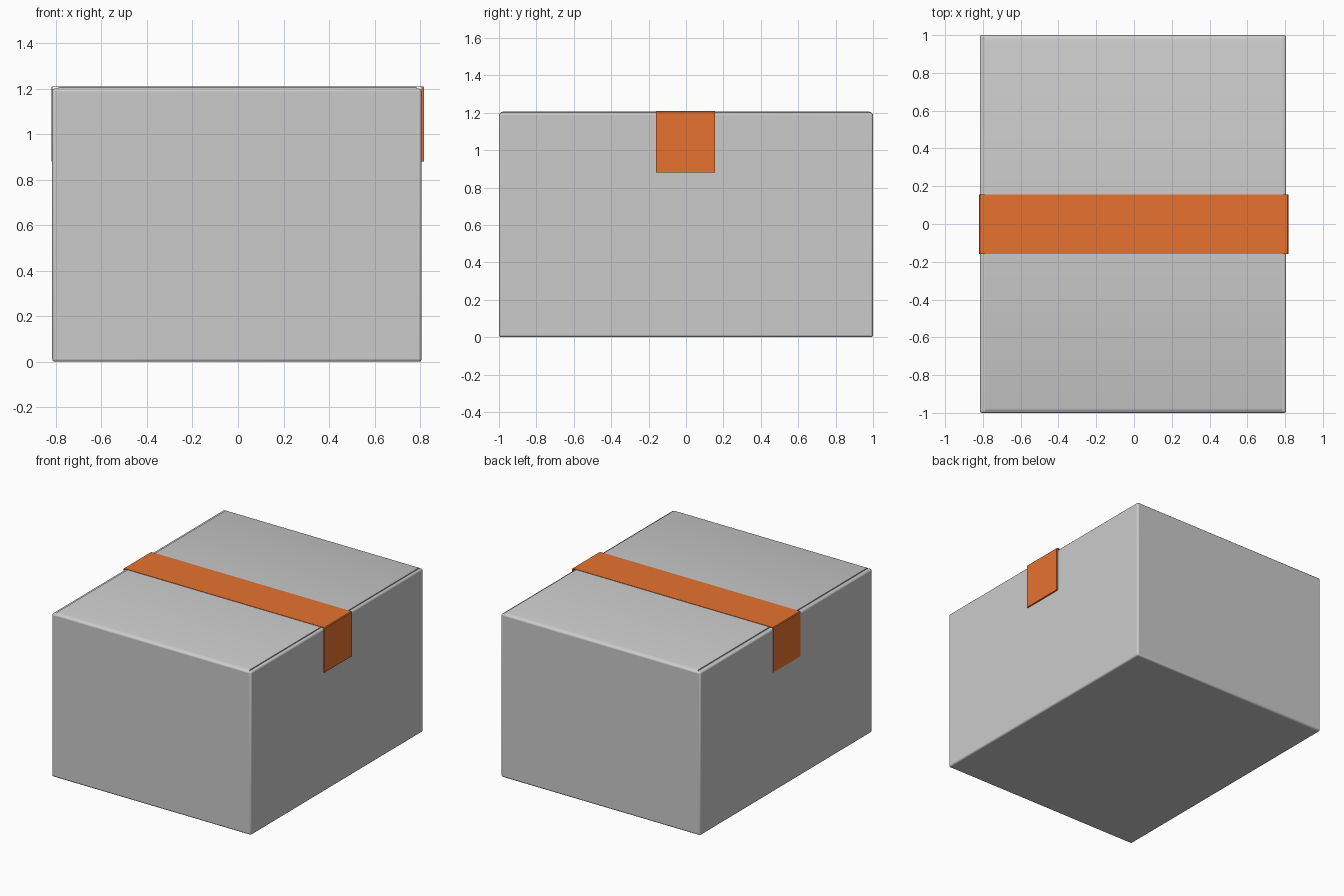
import bpy, bmesh

if "Cube" in bpy.data.objects:
    bpy.data.objects.remove(bpy.data.objects["Cube"])

X0, X1 = -0.816, 0.806      # outer faces of the side walls
Y, WALL, TOP = 1.0, 1.2, 1.207


def finish(name, bm, bevel=0.0, segments=3, mat=None):
    bmesh.ops.recalc_face_normals(bm, faces=bm.faces)
    mesh = bpy.data.meshes.new(name)
    bm.to_mesh(mesh)
    bm.free()
    obj = bpy.data.objects.new(name, mesh)
    bpy.context.collection.objects.link(obj)
    if bevel:
        mod = obj.modifiers.new("soft_edges", "BEVEL")
        mod.width, mod.segments = bevel, segments
    if mat:
        mesh.materials.append(mat)
    bpy.ops.object.select_all(action="DESELECT")
    obj.select_set(True)
    bpy.context.view_layer.objects.active = obj
    bpy.ops.object.shade_smooth_by_angle()
    return obj


def box(name, lo, hi, bevel):
    bm = bmesh.new()
    bmesh.ops.create_cube(bm, size=1)
    for v in bm.verts:
        v.co = [l if c < 0 else h for c, l, h in zip(v.co, lo, hi)]
    return finish(name, bm, bevel)


def extrude_profile(name, pts, axis, a, b, mat=None):
    """Extrude a closed profile along x or y between a and b."""
    bm = bmesh.new()
    place = (lambda p, t: (t, p[0], p[1])) if axis == "x" else (lambda p, t: (p[0], t, p[1]))
    face = bm.faces.new([bm.verts.new(place(p, a)) for p in pts])
    geom = bmesh.ops.extrude_face_region(bm, geom=[face])["geom"]
    for v in geom:
        if isinstance(v, bmesh.types.BMVert):
            v.co[0 if axis == "x" else 1] = b
    return finish(name, bm, mat=mat)


# carton body
box("carton_body", (X0, -Y, 0), (X1, Y, WALL), 0.012)

# two top flaps meeting under the tape, rounded at their fold
for side, name in ((-1, "front_flap"), (1, "back_flap")):
    pts = [(0.002, 1.185), (Y - 0.001, 1.185), (Y - 0.004, 1.196),
           (Y - 0.012, 1.203), (Y - 0.025, TOP), (0.002, TOP)]
    extrude_profile(name, [(side * y, z) for y, z in pts], "x", -0.788, 0.785)

# tape strip folded down over both side walls
orange = bpy.data.materials.new("tape_orange")
orange.diffuse_color = (0.8, 0.17, 0.03, 1)
orange.use_nodes = True
orange.node_tree.nodes["Principled BSDF"].inputs["Base Color"].default_value = orange.diffuse_color
L, R, Z, LOW = -0.82, 0.817, 1.21, 0.88
tape = [(L, LOW), (L, Z - 0.005), (L + 0.005, Z), (R - 0.005, Z), (R, Z - 0.005), (R, LOW),
        (X1 - 0.001, LOW), (X1 - 0.001, TOP - 0.001), (X0 + 0.001, TOP - 0.001), (X0 + 0.001, LOW)]
extrude_profile("packing_tape", tape, "y", -0.16, 0.156, orange)
